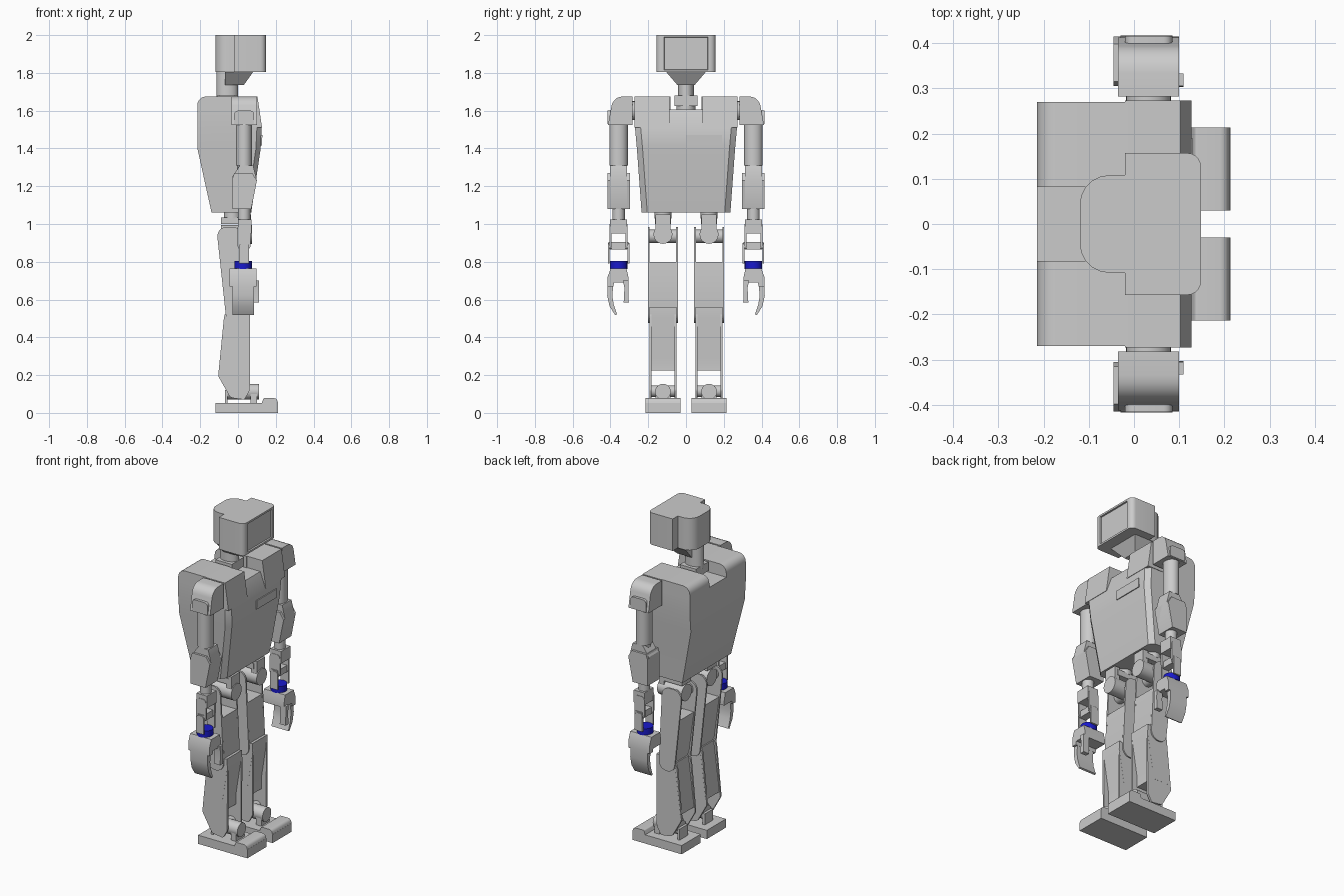
import bpy, bmesh, math
from mathutils import Vector

if "Cube" in bpy.data.objects:
    bpy.data.objects.remove(bpy.data.objects["Cube"])


def loft(name, rings, mirror=False):
    """Skin closed rings of equal length; optionally mirror left/right in y."""
    bm = bmesh.new()
    vs = [[bm.verts.new(p) for p in r] for r in rings]
    n = len(rings[0])
    for a, b in zip(vs, vs[1:]):
        for i in range(n):
            j = (i + 1) % n
            bm.faces.new((a[i], a[j], b[j], b[i]))
    bm.faces.new(vs[0])
    bm.faces.new(vs[-1])
    bmesh.ops.recalc_face_normals(bm, faces=bm.faces)
    me = bpy.data.meshes.new(name)
    bm.to_mesh(me)
    bm.free()
    ob = bpy.data.objects.new(name, me)
    bpy.context.collection.objects.link(ob)
    if mirror:
        ob.modifiers.new("mirror", 'MIRROR').use_axis = (False, True, False)
        ob.modifiers["mirror"].use_mirror_merge = False
    return ob


def rounded(pts, seg=5):
    """2D outline; a third value on a point is its corner radius."""
    out = []
    for i, p in enumerate(pts):
        c = Vector(p[:2])
        if len(p) == 2:
            out.append(c)
            continue
        u = (Vector(pts[i - 1][:2]) - c).normalized()
        v = (Vector(pts[(i + 1) % len(pts)][:2]) - c).normalized()
        half = u.angle(v) / 2
        o = c + (u + v).normalized() * p[2] / math.sin(half)
        a = c + u * p[2] / math.tan(half) - o
        b = c + v * p[2] / math.tan(half) - o
        sweep = math.pi - 2 * half
        for k in range(seg + 1):
            t = sweep * k / seg
            out.append(o + (a * math.sin(sweep - t) + b * math.sin(t)) / math.sin(sweep))
    return out


def prism(name, pts, axis, lo, hi, mirror=True):
    """Extrude an outline along x (yz), y (xz) or z (xy)."""
    put = {'x': lambda p, d: (d, p[0], p[1]),
           'y': lambda p, d: (p[0], d, p[1]),
           'z': lambda p, d: (p[0], p[1], d)}[axis]
    o = rounded(pts)
    return loft(name, [[put(p, d) for p in o] for d in (lo, hi)], mirror)


def box(name, x, y, z, mirror=True):
    return prism(name, [(x[0], y[0]), (x[1], y[0]), (x[1], y[1]), (x[0], y[1])], 'z', z[0], z[1], mirror)


def cyl(name, axis, c, r, lo, hi, mirror=True, r2=None, n=24):
    """Round (or elliptical) cylinder centred on c in the plane across axis."""
    t = [2 * math.pi * k / n for k in range(n)]
    return prism(name, [(c[0] + r * math.cos(a), c[1] + (r2 or r) * math.sin(a)) for a in t],
                 axis, lo, hi, mirror)


# Head with inset screen
head = prism("head", [(-.12, -.108, .065), (-.02, -.108), (-.02, -.157), (.148, -.157, .03),
                      (.148, .157, .03), (-.02, .157), (-.02, .108), (-.12, .108, .065)],
             'z', 1.805, 2, False)
bm = bmesh.new()
bm.from_mesh(head.data)
front = [max(bm.faces, key=lambda f: f.calc_center_median().x)]
bmesh.ops.inset_individual(bm, faces=front, thickness=.016, depth=0)
bmesh.ops.inset_individual(bm, faces=front, thickness=.001, depth=-.01)
bm.to_mesh(head.data)
bm.free()

# Neck
loft("chin", [[(-.07, -.105, 1.805), (.08, -.105, 1.805), (.08, .105, 1.805), (-.07, .105, 1.805)],
              [(-.07, -.045, 1.735), (.03, -.045, 1.735), (.03, .045, 1.735), (-.07, .045, 1.735)]])
cyl("neck", 'z', (-.057, 0), .057, 1.66, 1.805, False, .042)
box("neck_collar", (-.11, .0), (-.06, .06), (1.625, 1.68), False)
cyl("neck_base", 'z', (-.055, 0), .05, 1.59, 1.63, False)


# Torso: lofted shell, tapered to the waist
def section(z, xb, xf, w):
    return [(xb, -w, z), (xf - .025, -w, z), (xf, -w + .03, z),
            (xf, w - .03, z), (xf - .025, w, z), (xb, w, z)]


loft("torso", [section(1.06, -.14, .07, .235), section(1.4, -.215, .12, .26),
               section(1.51, -.215, .125, .27), section(1.605, -.215, .09, .27)])
prism("torso_top", [(-.215, 1.6), (-.215, 1.675, .045), (.0, 1.675), (.0, 1.6)], 'y', .082, .27)
prism("collar_block", [(-.02, 1.512), (.127, 1.512), (.103, 1.675), (-.02, 1.675)], 'y', .087, .273)
prism("chest_badge", [(.118, 1.415), (.126, 1.415), (.129, 1.47), (.118, 1.47)], 'y', 0, .19, False)

# Shoulders and upper arms
AX, AY = .032, .357
cyl("shoulder_axle", 'y', (AX, 1.6), .05, .24, .3)
prism("shoulder_cap", [(.282, 1.525), (.282, 1.675), (.385, 1.675, .06), (.413, 1.525)], 'x', -.035, .1)
prism("shoulder_side", [(-.02, 1.53), (.085, 1.53), (.085, 1.6, .02), (-.02, 1.6, .02)], 'y', .39, .416)
cyl("upper_arm", 'z', (AX, AY), .043, 1.31, 1.53, True, .049)
cyl("elbow_collar", 'z', (AX, AY), .036, 1.25, 1.32)

# Elbow housing
prism("elbow", [(-.03, 1.08), (.07, 1.08), (.1, 1.23), (.08, 1.31), (.01, 1.31), (-.03, 1.25)],
      'y', .312, .402)
prism("elbow_side", [(-.03, 1.08), (.07, 1.08), (.1, 1.23), (.075, 1.27), (-.02, 1.27), (-.03, 1.24)],
      'y', .297, .415)

# Forearm and wrist forks
cyl("forearm", 'z', (AX, AY), .033, 1.01, 1.09)
box("wrist_top_block", (0, .072), (.312, .402), (.95, 1.025))
for tag, s in (("inner", -1), ("outer", 1)):
    for part, y, za, zb, w in (("upper", .043, .865, 1.0, .034), ("lower", .052, .79, .9, .026)):
        yc = AY + s * y
        prism("wrist_fork_%s_%s" % (part, tag),
              [(AX - w, za, .02 if part == "upper" else .001), (AX + w, za, .02 if part == "upper" else .001),
               (AX + w, zb, .02), (AX - w, zb, .02)], 'y', yc - .005, yc + .005)
box("wrist_cross", (.01, .055), (.305, .409), (.865, .905))

# Blue wrist ring
ring = cyl("wrist_ring", 'z', (.027, AY), .046, .763, .803)
blue = bpy.data.materials.new("blue")
blue.diffuse_color = (.01, .01, .6, 1)
blue.use_nodes = True
blue.node_tree.nodes["Principled BSDF"].inputs["Base Color"].default_value = blue.diffuse_color
ring.data.materials.append(blue)

# Hand: palm, curled fingers, thumb
prism("palm", [(.315, .765), (.398, .765), (.415, .72), (.415, .67), (.385, .67), (.38, .69), (.305, .69),
               (.305, .72)], 'x', -.045, .098)
prism("fingers", [(.415, .68), (.417, .62), (.405, .565), (.375, .518), (.365, .522), (.383, .575),
                  (.39, .62), (.385, .68)], 'x', -.03, .085)
prism("thumb", [(.305, .7), (.333, .7), (.326, .66), (.33, .585), (.303, .585)], 'x', .07, .11)

# Hips
LY = .122
box("hip_bracket", (-.09, .05), (LY - .043, LY + .043), (1.0, 1.035))
cyl("hip_swivel", 'z', (-.03, LY), .045, 1.03, 1.065)
box("hip_hanger", (.035, .07), (LY - .04, LY + .04), (.95, 1.05))
cyl("hip_roll", 'x', (LY, .945), .05, -.09, .075)
cyl("hip_pitch", 'y', (-.05, .935), .035, LY - .076, LY + .076)

# Thighs: side plates around a core
thigh = [(-.115, .985, .05), (.02, .985, .05), (.045, .475, .05), (-.06, .475, .05)]
shin = [(-.07, .55, .05), (.065, .55, .04), (.062, .12, .03), (.035, .07, .015), (-.04, .08, .03), (-.105, .195, .03)]
for tag, s in (("inner", -1), ("outer", 1)):
    y = LY + s * .075
    prism("thigh_plate_" + tag, thigh, 'y', y - .005, y + .005)
    y = LY + s * .066
    prism("shin_plate_" + tag, shin, 'y', y - .006, y + .006)
prism("thigh_core", [(-.09, .8), (.028, .8), (.042, .56), (.03, .5), (-.05, .5)], 'y', LY - .072, LY + .072)

# Shins
prism("shin_core", [(-.06, .53), (.063, .56), (.063, .5), (.03, .29), (.03, .225), (-.098, .225)],
      'y', LY - .0725, LY + .0725)

# Ankles and feet
cyl("ankle_roll", 'x', (LY, .112), .042, -.055, .11)
cyl("ankle_pitch", 'y', (.0, .115), .03, LY - .07, LY + .07)
box("ankle_front_mount", (.065, .1), (LY - .04, LY + .04), (.05, .1))
box("ankle_rear_mount", (-.07, -.055), (LY - .04, LY + .04), (.05, .12))
box("foot", (-.12, .213), (.03, .214), (0, .053))
prism("toe_cap", [(.125, .05), (.213, .05), (.205, .078, .02), (.135, .078, .008)], 'y', .03, .214)

# Keep corners sharp, smooth the round parts
bpy.ops.object.select_all(action='SELECT')
bpy.context.view_layer.objects.active = head
bpy.ops.object.shade_smooth_by_angle(angle=math.radians(28))
